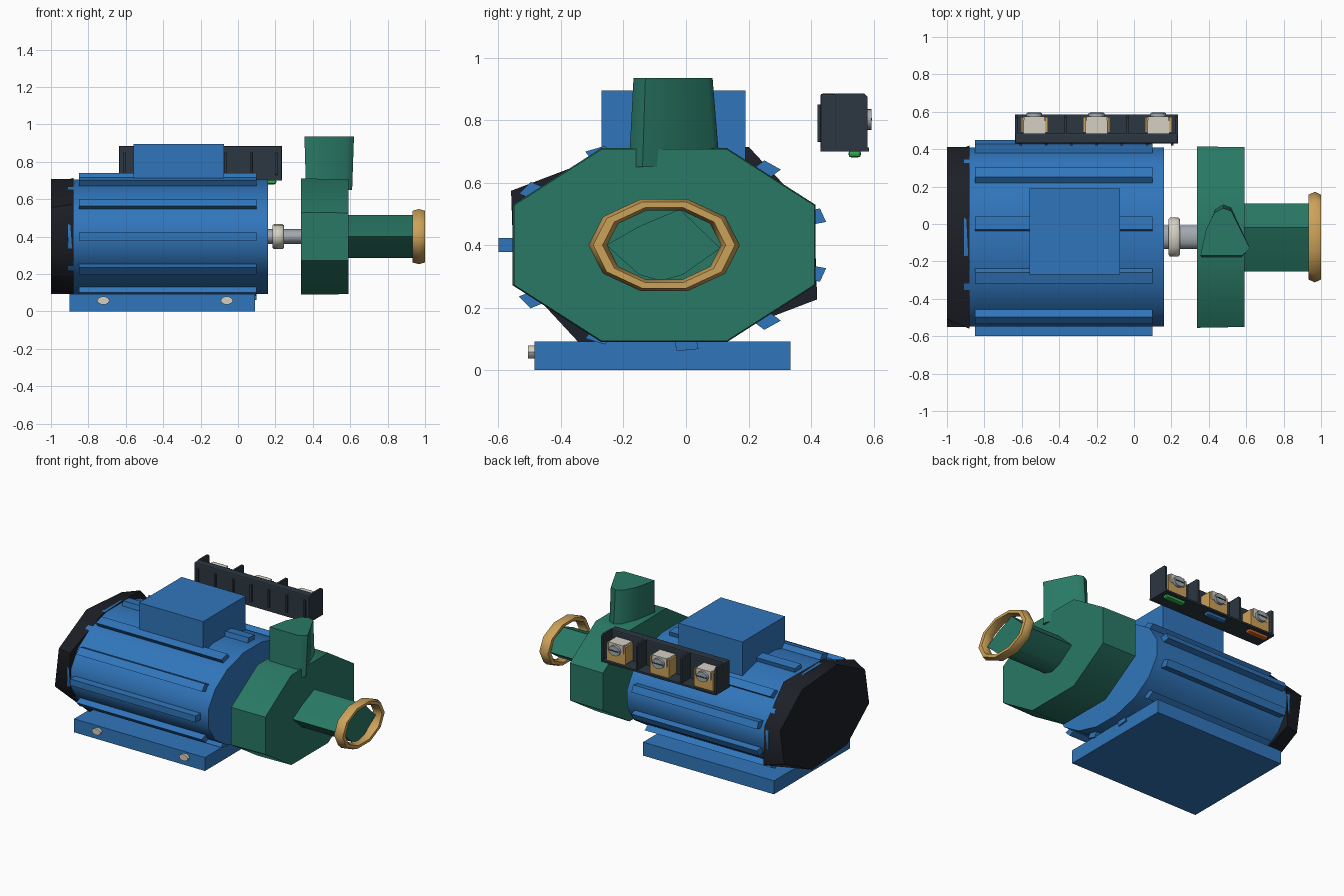
import bpy, bmesh
from math import sin, cos, pi, radians
from mathutils import Vector

if "Cube" in bpy.data.objects:
    bpy.data.objects.remove(bpy.data.objects["Cube"])

CY, CZ, SQ = -0.07, 0.40, 0.64     # axis of the machine and vertical flattening


def mat(name, r, g, b):
    m = bpy.data.materials.new(name)
    m.diffuse_color = (r, g, b, 1)
    m.use_nodes = True
    m.node_tree.nodes["Principled BSDF"].inputs["Base Color"].default_value = m.diffuse_color
    return m


BLUE = mat("blue_paint", 0.03, 0.18, 0.50)
GREEN = mat("green_paint", 0.022, 0.19, 0.13)
GOLD = mat("brass", 0.60, 0.36, 0.10)
CREAM = mat("cream", 0.66, 0.63, 0.55)
STEEL = mat("steel", 0.36, 0.40, 0.43)
BLACK = mat("black_cover", 0.012, 0.014, 0.02)
SLATE = mat("slate_plastic", 0.025, 0.038, 0.052)
ORANGE = mat("orange_tag", 0.55, 0.12, 0.02)
TAG_GREEN = mat("green_tag", 0.03, 0.40, 0.07)


def finish(name, bm, material, smooth=35, bevel=0):
    bmesh.ops.recalc_face_normals(bm, faces=bm.faces)
    me = bpy.data.meshes.new(name)
    bm.to_mesh(me)
    bm.free()
    me.materials.append(material)
    ob = bpy.data.objects.new(name, me)
    bpy.context.collection.objects.link(ob)
    if bevel:
        b = ob.modifiers.new("bevel", 'BEVEL')
        b.width, b.segments = bevel, 2
    if smooth:
        bpy.ops.object.select_all(action='DESELECT')
        bpy.context.view_layer.objects.active = ob
        ob.select_set(True)
        bpy.ops.object.shade_smooth_by_angle(angle=radians(smooth))
    return ob


def box(name, lo, hi, material, bevel=0):
    bm = bmesh.new()
    bmesh.ops.create_cube(bm, size=1)
    lo, hi = Vector(lo), Vector(hi)
    for v in bm.verts:
        v.co = (lo + hi) / 2 + v.co * (hi - lo)
    return finish(name, bm, material, 0, bevel)


def loft(name, rings, material, smooth=50):
    """Skin a list of equally long point rings and cap both ends."""
    bm = bmesh.new()
    rows = [[bm.verts.new(p) for p in r] for r in rings]
    n = len(rows[0])
    for a, b in zip(rows, rows[1:]):
        for i in range(n):
            bm.faces.new((a[i], a[(i + 1) % n], b[(i + 1) % n], b[i]))
    bm.faces.new(rows[0])
    bm.faces.new(rows[-1])
    return finish(name, bm, material, smooth)


def ring_x(x, radii, n, turn=0):
    """Flattened ring around the machine axis; radii repeat round it."""
    return [(x, CY + radii[i % len(radii)] * cos(2 * pi * i / n + turn),
             CZ + SQ * radii[i % len(radii)] * sin(2 * pi * i / n + turn)) for i in range(n)]


def tube_y(name, x, z, y0, y1, rx, rz, n, material):
    return loft(name, [[(x + rx * cos(2 * pi * i / n), y, z + rz * sin(2 * pi * i / n))
                        for i in range(n)] for y in (y0, y1)], material)


# Motor: body, rear fan cover, cooling fins
loft("motor_body", [ring_x(x, [0.488], 16, pi / 16) for x in (-0.91, 0.16)], BLUE)
loft("fan_cover", [ring_x(-1, [0.50], 8, radians(16)),
                   ring_x(-0.88, [0.50, 0.56], 8, radians(16))], BLACK)
for k in range(11):
    a = pi + 2 * pi * k / 11
    ring = []
    for r, t in ((0.45, -0.035), (0.53, -0.035), (0.53, 0.035), (0.45, 0.035)):
        ring.append((CY + r * cos(a) - t * sin(a), CZ + SQ * (r * sin(a) + t * cos(a))))
    loft(f"cooling_fin_{k + 1}", [[(x, *p) for p in ring] for x in (-0.85, 0.10)], BLUE, 0)

# Base plate with side bolts, wiring box on top
box("base_plate", (-0.90, -0.485, 0), (0.09, 0.335, 0.092), BLUE)
for i, x in enumerate((-0.72, -0.06)):
    tube_y(f"base_bolt_{i + 1}", x, 0.058, -0.505, -0.47, 0.033, 0.022, 10, CREAM)
box("wiring_box", (-0.56, -0.27, 0.64), (-0.075, 0.19, 0.895), BLUE)

# Shaft and coupling
loft("shaft", [ring_x(x, [0.063], 12) for x in (0.12, 0.38)], STEEL)
loft("coupling", [ring_x(x, [r], 12) for x, r in
                  ((0.185, 0.095), (0.193, 0.105), (0.237, 0.105), (0.245, 0.095))], CREAM)

# Pump casing, upright outlet, inlet pipe and flange ring
loft("pump_casing", [ring_x(0.337, [0.525], 8, pi / 8), ring_x(0.592, [0.52], 8, pi / 8)], GREEN)
outlet = [(0.355, -0.168), (0.385, -0.03), (0.43, 0.06), (0.475, 0.085),
          (0.52, 0.07), (0.62, -0.13), (0.58, -0.168)]
loft("outlet_pipe", [[(0.48 + (x - 0.48) * 0.93, CY + (y - CY) * 1.15, 0.65) for x, y in outlet],
                     [(x, y, 0.935) for x, y in outlet]], GREEN)
inlet = [(-0.255, 0.40), (-0.15, 0.46), (-0.02, 0.515), (0.11, 0.39),
         (-0.01, 0.305), (-0.08, 0.285), (-0.15, 0.305)]
loft("inlet_pipe", [[(x, *p) for p in inlet] for x in (0.57, 0.965)], GREEN)
bm = bmesh.new()
rows = []
for i in range(10):
    a = 2 * pi * i / 10
    row = []
    for j in range(6):
        b = 2 * pi * j / 6
        r = 0.212 + 0.03 * cos(b)
        row.append(bm.verts.new((0.967 + 0.038 * sin(b), CY + r * cos(a), CZ + SQ * r * sin(a))))
    rows.append(row)
for i in range(10):
    for j in range(6):
        p, q = rows[i], rows[(i + 1) % 10]
        bm.faces.new((p[j], q[j], q[(j + 1) % 6], p[(j + 1) % 6]))
finish("inlet_flange_ring", bm, GOLD, 50)

# Connector strip behind the motor: back wall, shelf, ribs, dividers
box("connector_back_wall", (-0.635, 0.43, 0.70), (0.235, 0.485, 0.885), SLATE, 0.008)
box("connector_shelf", (-0.635, 0.43, 0.70), (0.235, 0.585, 0.712), SLATE)
for k in range(7):
    x = -0.605 + 0.135 * k
    box(f"connector_rib_{k + 1}", (x - 0.007, 0.42, 0.73), (x + 0.007, 0.435, 0.85), SLATE, 0.003)
for k, x in enumerate((-0.628, -0.367, -0.033, 0.228)):
    side = [(0.48, 0.705), (0.58, 0.705), (0.58, 0.875), (0.57, 0.885), (0.48, 0.885)]
    loft(f"connector_divider_{k + 1}", [[(x + d, *p) for p in side] for d in (-0.007, 0.007)], SLATE, 0)

# Three terminals: block, brass clamp, slotted screw, coloured tag below
for k, (x, tag) in enumerate(((-0.533, ORANGE), (-0.2, BLUE), (0.13, TAG_GREEN))):
    n = k + 1
    box(f"terminal_block_{n}", (x - 0.06, 0.48, 0.72), (x + 0.06, 0.555, 0.845), CREAM, 0.004)
    box(f"terminal_clamp_{n}", (x - 0.07, 0.55, 0.715), (x + 0.07, 0.572, 0.79), GOLD)
    box(f"terminal_plate_{n}", (x - 0.055, 0.55, 0.785), (x + 0.055, 0.575, 0.845), CREAM)
    for s in (-1, 1):
        xs = x + s * 0.066
        box(f"terminal_cheek_{n}_{s}", (xs - 0.006, 0.49, 0.72), (xs + 0.006, 0.572, 0.835), GOLD)
    tube_y(f"terminal_screw_{n}", x, 0.802, 0.50, 0.593, 0.042, 0.034, 16, STEEL)
    box(f"screw_slot_{n}", (x - 0.036, 0.585, 0.798), (x + 0.036, 0.595, 0.806), SLATE)
    box(f"connector_tag_{n}", (x - 0.075, 0.52, 0.68), (x + 0.075, 0.56, 0.705), tag, 0.01)
